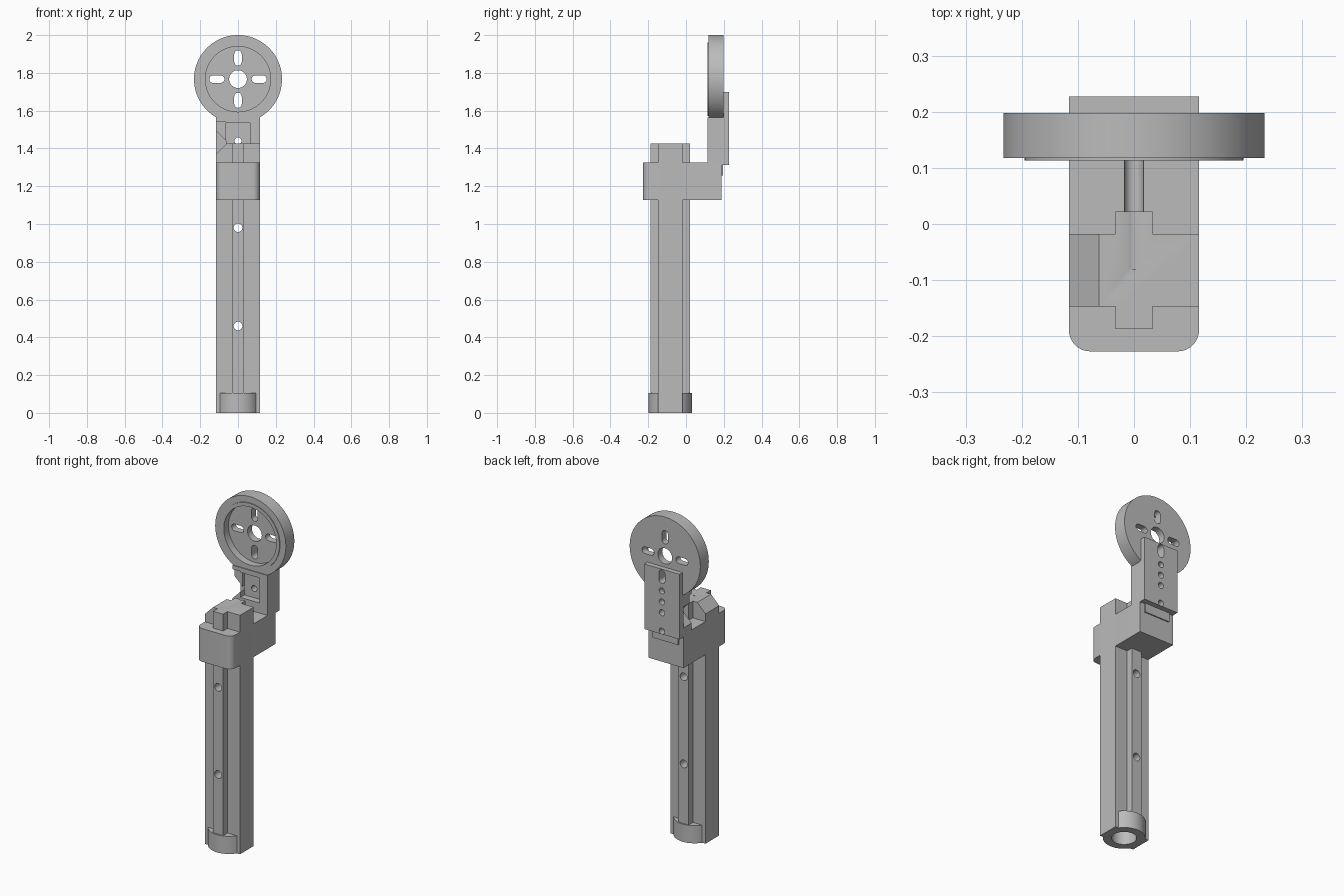
import bpy, bmesh, math

cube = bpy.data.objects.get("Cube")
if cube:
    bpy.data.objects.remove(cube, do_unlink=True)

grey = bpy.data.materials.new("machined_grey")
grey.use_nodes = True
color = (0.5, 0.5, 0.5, 1)
grey.diffuse_color = color
grey.node_tree.nodes["Principled BSDF"].inputs["Base Color"].default_value = color


def prism(name, outline, axis, low, high):
    """Extrude a 2D outline along y (outline in x, z) or z (outline in x, y)."""
    bm = bmesh.new()
    place = (lambda a, b, h: (a, h, b)) if axis == "y" else (lambda a, b, h: (a, b, h))
    rings = [[bm.verts.new(place(a, b, h)) for a, b in outline] for h in (low, high)]
    bm.faces.new(rings[0])
    bm.faces.new(rings[1])
    n = len(outline)
    for i in range(n):
        j = (i + 1) % n
        bm.faces.new((rings[0][i], rings[0][j], rings[1][j], rings[1][i]))
    bmesh.ops.recalc_face_normals(bm, faces=bm.faces)
    mesh = bpy.data.meshes.new(name)
    bm.to_mesh(mesh)
    bm.free()
    obj = bpy.data.objects.new(name, mesh)
    bpy.context.collection.objects.link(obj)
    mesh.materials.append(grey)
    return obj


def rect(x0, x1, y0, y1):
    return [(x0, y0), (x1, y0), (x1, y1), (x0, y1)]


def arc(cx, cy, r, start, end, steps):
    angles = [math.radians(start + (end - start) * i / steps) for i in range(steps + 1)]
    return [(cx + r * math.cos(a), cy + r * math.sin(a)) for a in angles]


def circle(cx, cy, r, sides=32):
    return arc(cx, cy, r, 0, 360, sides)[:-1]


def slot(cx, cy, reach, r, upright):
    turn = 90 if upright else 0
    dx, dy = (0, reach) if upright else (reach, 0)
    return (arc(cx + dx, cy + dy, r, turn - 90, turn + 90, 10)
            + arc(cx - dx, cy - dy, r, turn + 90, turn + 270, 10))


def carve(obj, cutters):
    for cutter in cutters:
        mod = obj.modifiers.new("cut", "BOOLEAN")
        mod.operation = "DIFFERENCE"
        mod.solver = "EXACT"
        mod.object = cutter
        bpy.context.view_layer.objects.active = obj
        bpy.ops.object.modifier_apply(modifier=mod.name)
        bpy.data.objects.remove(cutter, do_unlink=True)


def drill(x, z, r, y0, y1):
    return prism("cutter", circle(x, z, r), "y", y0, y1)


W = 0.116                 # half width of column, collar and arm
MID = -0.083              # column axis in y
TOP = 1.425               # column top
HUB = 1.767               # wheel centre height

# Column with front and back ribs
cross = [(-W, -0.147), (-0.033, -0.147), (-0.033, -0.187), (0.033, -0.187),
         (0.033, -0.147), (W, -0.147), (W, -0.018), (0.033, -0.018),
         (0.033, 0.022), (-0.033, 0.022), (-0.033, -0.018), (-W, -0.018)]
column = prism("column", cross, "z", 0, TOP)
carve(column, [
    prism("cutter", [(-0.13, 1.357), (-0.047, 1.44), (-0.13, 1.44)], "y", -0.3, 0.1),
    drill(0, 0.46, 0.023, -0.4, 0.2),
    drill(0, 0.98, 0.023, -0.4, 0.2),
    drill(0, 1.44, 0.018, -0.08, 0.2),
    prism("cutter", circle(0, MID, 0.068, 40), "z", -0.1, 0.1),
])

# Round socket at the foot
socket = prism("foot_socket", circle(0, MID, 0.115, 48), "z", 0, 0.105)
carve(socket, [
    prism("cutter", circle(0, MID, 0.068, 40), "z", -0.1, 0.1),
    prism("cutter", rect(0.1, 0.2, -0.3, 0.2), "z", -0.1, 0.2),
    prism("cutter", rect(-0.2, -0.1, -0.3, 0.2), "z", -0.1, 0.2),
])

# Collar with rounded front corners
r = 0.038
collar_outline = (arc(-W + r, -0.227 + r, r, 180, 270, 8)
                  + arc(W - r, -0.227 + r, r, 270, 360, 8)
                  + [(W, 0.189), (-W, 0.189)])
collar = prism("collar", collar_outline, "z", 1.127, 1.325)
carve(collar, [drill(0, 1.325, 0.017, 0.022, 0.113)])

# Arm rising behind the column, with pocket and side notch
arm = prism("arm", rect(-W, W, 1.31, 1.563), "y", 0.113, 0.19)
pocket = rect(-0.064, 0.064, 1.385, 1.534)
notch = [(-0.13, 1.505), (-0.064, 1.442), (-0.064, 1.418), (-0.13, 1.352)]
carve(arm, [
    prism("cutter", pocket, "y", 0.05, 0.152),
    prism("cutter", notch, "y", 0.05, 0.1895),
    prism("cutter", rect(-0.13, -0.063, 1.44, 1.54), "y", 0.05, 0.133),
    drill(0, 1.44, 0.018, 0, 0.3),
] + [drill(0, z, 0.016, 0.17, 0.3) for z in (1.505, 1.57)])

# Back plate with a row of holes
back_plate = prism("back_plate", rect(-W, W, 1.312, 1.7), "y", 0.19, 0.227)
carve(back_plate, [prism("cutter", slot(0, HUB - 0.112, 0.02, 0.02, True), "y", 0.1, 0.3)]
      + [drill(0, z, 0.018, 0.1, 0.3) for z in (1.33, 1.44, 1.505, 1.57)])

# Small lip under the back plate
lip = prism("lower_lip", rect(-0.085, 0.085, 1.258, 1.312), "y", 0.18, 0.196)


def wheel_cutters():
    cuts = [drill(0, HUB, 0.047, 0, 0.4),
            prism("cutter", circle(0, HUB, 0.173, 72), "y", 0, 0.157)]
    for s in (-1, 1):
        cuts.append(prism("cutter", slot(s * 0.112, HUB, 0.02, 0.02, False), "y", 0, 0.4))
        cuts.append(prism("cutter", slot(0, HUB + s * 0.112, 0.02, 0.02, True), "y", 0, 0.4))
    return cuts


# Round head with recessed face, hub hole and four slots
wheel = prism("round_head", circle(0, HUB, 0.233, 80), "y", 0.118, 0.198)
carve(wheel, wheel_cutters())

# Thin raised rim around the recess
rim = prism("raised_rim", circle(0, HUB, 0.195, 80), "y", 0.113, 0.12)
carve(rim, [prism("cutter", circle(0, HUB, 0.173, 72), "y", 0, 0.4)])

for obj in (column, socket, collar, arm, back_plate, lip, wheel, rim):
    bpy.ops.object.select_all(action="DESELECT")
    obj.select_set(True)
    bpy.context.view_layer.objects.active = obj
    bpy.ops.object.shade_smooth_by_angle(angle=math.radians(30))
